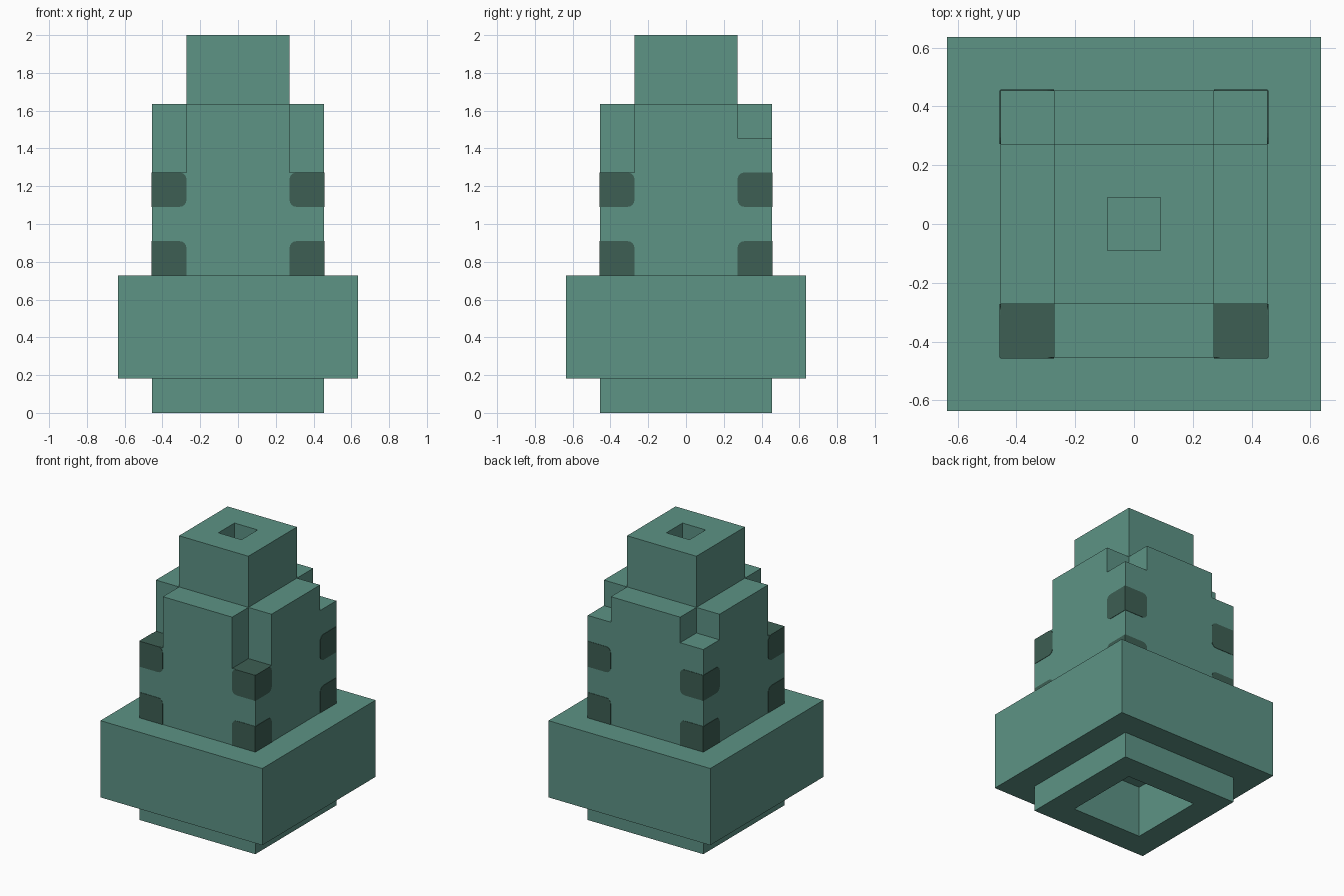
import bpy, bmesh, math
from mathutils import Matrix, Vector

if "Cube" in bpy.data.objects:
    bpy.data.objects.remove(bpy.data.objects["Cube"], do_unlink=True)

U = 2 / 22  # one grid step of the design


def material(name, rgb):
    m = bpy.data.materials.new(name)
    m.use_nodes = True
    m.diffuse_color = (*rgb, 1)
    m.node_tree.nodes["Principled BSDF"].inputs["Base Color"].default_value = (*rgb, 1)
    return m


GREEN = material("sea green", (0.109, 0.292, 0.235))
DARK = material("dark green", (0.047, 0.114, 0.087))


def finish(name, bm, *mats):
    bmesh.ops.scale(bm, vec=(U, U, U), verts=bm.verts)
    bmesh.ops.recalc_face_normals(bm, faces=bm.faces)
    mesh = bpy.data.meshes.new(name)
    bm.to_mesh(mesh)
    bm.free()
    for m in mats:
        mesh.materials.append(m)
    ob = bpy.data.objects.new(name, mesh)
    bpy.context.collection.objects.link(ob)
    return ob


def square_lathe(name, profile, capped):
    """Sweep (half width, height) pairs around a square."""
    bm = bmesh.new()
    rings = [[bm.verts.new((sx * h, sy * h, z))
              for sx, sy in ((-1, -1), (1, -1), (1, 1), (-1, 1))] for h, z in profile]
    for a, b in zip(rings, rings[1:]):
        for i in range(4):
            j = (i + 1) % 4
            bm.faces.new((a[i], a[j], b[j], b[i]))
    if capped:
        bm.faces.new(rings[0])
        bm.faces.new(rings[-1])
    return finish(name, bm, GREEN)


def box(name, lo, hi, *mats):
    bm = bmesh.new()
    lo, hi = Vector(lo), Vector(hi)
    bmesh.ops.create_cube(bm, size=1)
    bmesh.ops.scale(bm, vec=hi - lo, verts=bm.verts)
    bmesh.ops.translate(bm, vec=(lo + hi) / 2, verts=bm.verts)
    return finish(name, bm, *mats)


# Foot and wide block, with the square socket underneath
square_lathe("plinth", [(3, 4), (3, 0), (5, 0), (5, 2), (7, 2), (7, 8)], True)

# Top block with its square hole, floored by the tower
square_lathe("top_block", [(3, 18), (3, 22), (1, 22), (1, 18)], False)

# Tower with notched corners, the front pair cut lower
tower = box("tower", (-5, -5, 8), (5, 5, 18), GREEN, DARK)
cutters = []
for sx in (-1, 1):
    for sy, floor in ((-1, 14), (1, 16)):
        xs, ys = sorted((3 * sx, 6 * sx)), sorted((3 * sy, 6 * sy))
        cutter = box("corner_cutter", (xs[0], ys[0], floor), (xs[1], ys[1], 20), GREEN)
        cutter.hide_render = True
        mod = tower.modifiers.new("corner_notch", "BOOLEAN")
        mod.operation, mod.solver, mod.object = "DIFFERENCE", "EXACT", cutter
        cutters.append(cutter)
bpy.context.view_layer.update()
cut_mesh = bpy.data.meshes.new_from_object(
    tower.evaluated_get(bpy.context.evaluated_depsgraph_get()))
tower.modifiers.clear()
tower.data = cut_mesh
for cutter in cutters:
    bpy.data.objects.remove(cutter, do_unlink=True)

# Dark tops on the low front corners
for face in tower.data.polygons:
    low_step = face.normal.z > 0.9 and abs(face.center.z - 14 * U) < 0.01
    face.material_index = 1 if low_step else 0


def arc(cx, cz, start, r=0.4, steps=4):
    angles = [math.radians(start + 90 * i / steps) for i in range(steps + 1)]
    return [(cx + r * math.cos(a), cz + r * math.sin(a)) for a in angles]


def patch_outline(z, round_bottom):
    bottom = arc(3.4, z + 0.4, 180) if round_bottom else [(3, z)]
    return [(5, z), (5, z + 2)] + arc(3.4, z + 1.6, 90) + bottom


# Dark corner patches, wrapped around all four edges of the tower
bm = bmesh.new()
for turn in range(4):
    spin = Matrix.Rotation(turn * math.pi / 2, 4, "Z")
    for side in (-1, 1):
        for z, round_bottom in ((8, False), (12, True)):
            outline = patch_outline(z, round_bottom)
            verts = [bm.verts.new(spin @ Vector((side * x, -5, h))) for x, h in outline]
            face = bm.faces.new(verts)
            out = bmesh.ops.extrude_face_region(bm, geom=[face], use_keep_orig=True)
            moved = [v for v in out["geom"] if isinstance(v, bmesh.types.BMVert)]
            bmesh.ops.translate(bm, vec=spin @ Vector((0, -0.03, 0)), verts=moved)
finish("corner_patches", bm, DARK)
